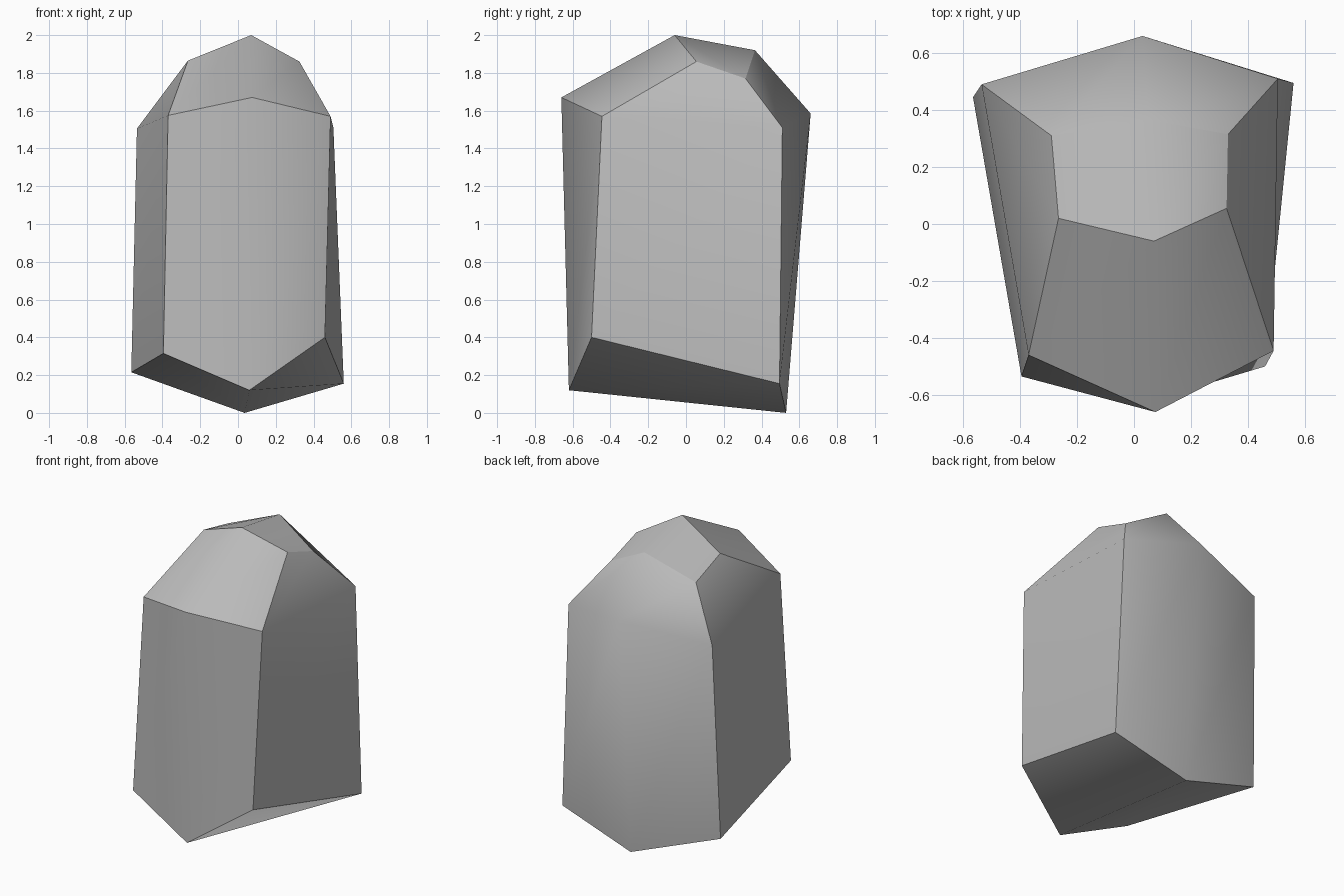
import bpy
import bmesh

cube = bpy.data.objects.get("Cube")
if cube:
    bpy.data.objects.remove(cube, do_unlink=True)

# Stone colour
stone = bpy.data.materials.new("stone_grey")
stone.use_nodes = True
grey = (0.5, 0.5, 0.5, 1)
stone.diffuse_color = grey
stone.node_tree.nodes["Principled BSDF"].inputs["Base Color"].default_value = grey

# Six-cornered outlines, counterclockwise from the front corner
base = [(.06, -.62, .12), (.46, -.50, .40), (.56, .495, .155),
        (.035, .53, 0), (-.565, .445, .215), (-.395, -.535, .315)]
shoulder = [(.075, -.66, 1.67), (.49, -.445, 1.57), (.505, .51, 1.51),
            (.03, .66, 1.585), (-.535, .49, 1.505), (-.37, -.46, 1.575)]
crown = [(.07, -.06, 2), (.325, .055, 1.86), (.33, .315, 1.77),
         (.05, .365, 1.92), (-.29, .31, 1.79), (-.265, .02, 1.865)]

bm = bmesh.new()
rings = [[bm.verts.new(p) for p in ring] for ring in (base, shoulder, crown)]
low, mid, top = rings
count = len(low)

# Walls and sloping roof facets
for lower, upper in ((low, mid), (mid, top)):
    for i in range(count):
        j = (i + 1) % count
        bm.faces.new((lower[i], lower[j], upper[j], upper[i]))

# Crown and underside, each folded from front to back
for ring in (low, top):
    bm.faces.new((ring[0], ring[1], ring[2], ring[3]))
    bm.faces.new((ring[3], ring[4], ring[5], ring[0]))
bmesh.ops.recalc_face_normals(bm, faces=bm.faces)

for face in bm.faces:
    face.smooth = True


def crease(a, b):
    edge = bm.edges.get((a, b))
    if edge:
        edge.smooth = False


# Crisp edges around the crown, underside, front brow and four corners
for ring in (low, top):
    for i in range(count):
        crease(ring[i], ring[i - 1])
crease(mid[0], mid[1])
crease(mid[0], mid[5])
for i in (1, 2, 4, 5):
    crease(low[i], mid[i])
    crease(mid[i], top[i])

mesh = bpy.data.meshes.new("rock")
bm.to_mesh(mesh)
bm.free()
mesh.materials.append(stone)
rock = bpy.data.objects.new("rock", mesh)
bpy.context.collection.objects.link(rock)
